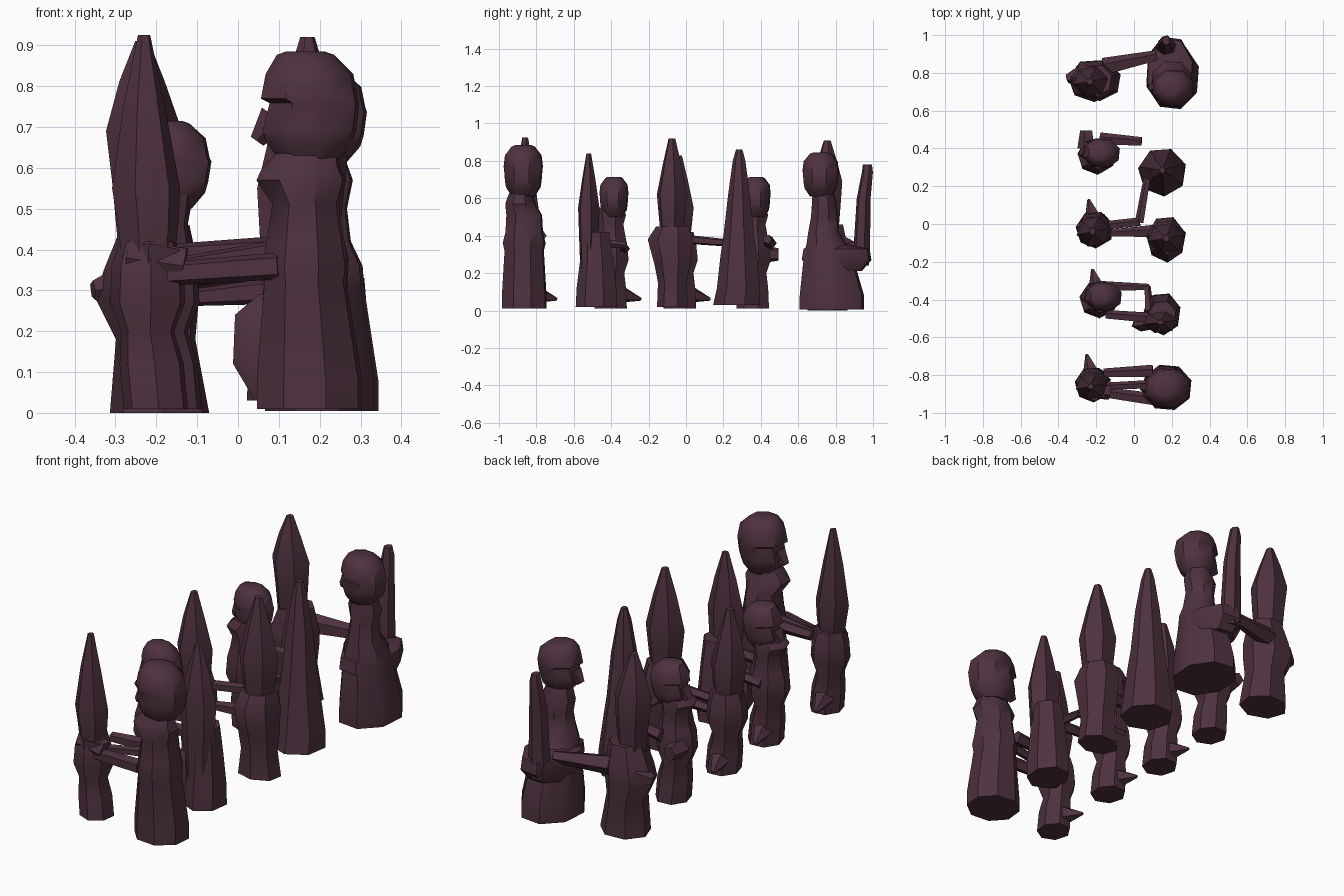
import bpy, bmesh, math
from mathutils import Vector

mat = bpy.data.materials.new("dark plum")
mat.diffuse_color = (0.075, 0.031, 0.05, 1)


def finish(name, bm, angle=42):
    bmesh.ops.recalc_face_normals(bm, faces=bm.faces)
    me = bpy.data.meshes.new(name)
    bm.to_mesh(me)
    bm.free()
    ob = bpy.data.objects.new(name, me)
    bpy.context.collection.objects.link(ob)
    me.materials.append(mat)
    bpy.ops.object.select_all(action='DESELECT')
    ob.select_set(True)
    bpy.context.view_layer.objects.active = ob
    bpy.ops.object.shade_smooth_by_angle(angle=math.radians(angle))
    return ob


def skin(bm, rings):
    for a, b in zip(rings, rings[1:]):
        n = len(a)
        for i in range(n):
            bm.faces.new((a[i], a[(i + 1) % n], b[(i + 1) % n], b[i]))
    bm.faces.new(rings[0])
    bm.faces.new(rings[-1])


# stacked rings: (z, x radius, y radius, x shift, y shift)
def stack(name, x, y, prof, n=8, turn=0.3):
    bm = bmesh.new()
    rings = []
    for z, rx, ry, ox, oy in prof:
        rings.append([bm.verts.new((x + ox + rx * math.cos(turn + math.tau * i / n),
                                    y + oy + ry * math.sin(turn + math.tau * i / n), z))
                      for i in range(n)])
    skin(bm, rings)
    return finish(name, bm)


# faceted limb between two points
def limb(name, a, b, r1, r2, n=5):
    a, b = Vector(a), Vector(b)
    q = (b - a).to_track_quat('Z', 'Y')
    bm = bmesh.new()
    skin(bm, [[bm.verts.new(p + q @ Vector((r * math.cos(math.tau * i / n),
                                            r * math.sin(math.tau * i / n), 0)))
               for i in range(n)] for p, r in ((a, r1), (b, r2))])
    return finish(name, bm)


# left row: standing bodies with a small foot pointing back
def left_body(x, y, s=1.0, top=0.42, foot=True):
    stack("left_robe", x, y, [(0.01, .085 * s, .09 * s, .02, 0), (0.12, .085 * s, .085 * s, .01, 0),
                              (0.2, .07 * s, .075 * s, 0, 0), (0.27, .10 * s, .10 * s, 0, 0),
                              (0.36, .095 * s, .09 * s, 0, 0), (top, .075 * s, .075 * s, 0, 0)], 7)
    if foot:
        limb("back_foot", (x, y + .04, .09), (x - .03, y + .16, .06), .055, .008)


# leaf shaped spire
def spire(name, x, y, z0, zm, z1, rx, ry, lean=0.0):
    stack(name, x, y, [(z0, rx * .75, ry * .75, 0, 0), ((z0 + zm) / 2, rx * .88, ry * .88, 0, 0),
                       (zm, rx, ry, lean * .5, 0), (zm + (z1 - zm) * .55, rx * .6, ry * .6, lean, 0),
                       (z1, rx * .18, ry * .22, lean, 0)], 6, 0.2)


# head facing -x: chin, jaw set forward, recessed eyes, overhanging cap
def head(name, x, y, z, rx, ry, h):
    stack(name, x, y, [(z, rx * .55, ry * .6, 0, 0), (z + h * .18, rx * .9, ry * .9, 0, 0),
                       (z + h * .3, rx * .98, ry * .95, 0, 0), (z + h * .54, rx * .94, ry, .012, 0),
                       (z + h * .58, rx * 1.02, ry * 1.02, 0, 0), (z + h * .8, rx * .92, ry * .95, 0, 0),
                       (z + h * .97, rx * .6, ry * .6, -.01, 0), (z + h, rx * .4, ry * .4, -.01, 0)], 8)
    limb("nose", (x - rx * .7, y, z + h * .42), (x - rx * 1.05, y, z + h * .2), .04, .02)


# left row, spire figures
for x, y, s, z1, rx, ry in ((-.22, -.85, .95, .925, .085, .075), (-.21, -.03, 1, .83, .09, .085)):
    left_body(x, y, s)
    spire("left_spire", x, y - .01, .36, .55, z1, rx, ry, -.01)

# left row, hooded figures
for x, y, foot in ((-.19, -.40, True), (-.2, .36, False)):
    left_body(x, y, 1.0, .42, foot)
    stack("left_torso", x, y, [(.38, .085, .085, 0, 0), (.46, .07, .07, 0, 0),
                               (.51, .09, .085, -.01, 0), (.55, .07, .07, .01, 0)], 7)
    head("left_head", x + .025, y + .015, .5, .098, .08, .215)

# left row, rear spire figure with broad sleeves
stack("rear_left_robe", -.2, .76, [(0, .125, .11, .01, 0), (.18, .10, .10, 0, 0), (.28, .13, .115, -.02, 0),
                                   (.35, .12, .11, -.01, 0), (.46, .085, .085, 0, 0)], 7)
spire("rear_left_spire", -.225, .755, .42, .69, .91, .095, .085, -.01)
limb("sleeve", (-.28, .79, .31), (-.355, .77, .3), .06, .025)
limb("carried_block", (-.25, .4, .3), (-.25, .495, .3), .05, .035)

# right row, front figure with bare head
stack("front_right_robe", .165, -.865,
      [(0.01, .135, .125, .01, 0), (.08, .135, .125, .01, 0), (.32, .105, .11, 0, 0), (.36, .11, .12, 0, 0),
       (.42, .10, .105, 0, 0), (.51, .085, .1, 0, 0), (.57, .115, .085, -.01, -.02), (.6, .1, .075, -.01, -.02),
       (.65, .07, .062, .01, -.01)], 8)
head("front_right_head", .175, -.87, .61, .122, .108, .275)

# right row, middle figures
stack("right_robe_a", .15, -.475, [(.02, .10, .115, 0, 0), (.12, .10, .11, 0, 0), (.28, .085, .09, 0, 0),
                                   (.42, .075, .08, 0, -.01)], 7)
spire("right_spire_a", .14, -.52, .15, .55, .84, .095, .06)
stack("right_side_fold", .05, -.53, [(.03, .03, .035, .02, 0), (.12, .065, .04, 0, 0),
                                     (.24, .06, .04, 0, 0), (.29, .02, .02, .02, 0)], 6)
stack("right_robe_b", .17, -.07, [(.02, .11, .085, 0, 0), (.15, .09, .08, 0, 0), (.25, .10, .10, 0, 0),
                                  (.38, .105, .125, 0, -.01), (.45, .085, .09, 0, 0)], 7)
spire("right_spire_b", .17, -.075, .4, .62, .92, .1, .085)
stack("right_robe_c", .15, .285, [(.03, .13, .13, 0, -.01), (.12, .125, .12, 0, 0), (.3, .10, .1, 0, 0),
                                  (.4, .085, .085, 0, 0), (.62, .065, .06, 0, 0),
                                  (.8, .033, .035, 0, 0), (.86, .015, .018, 0, 0)], 7)

# right row, rear figure with wide sleeves and a staff
stack("rear_right_robe", .2, .76,
      [(0.005, .145, .18, .005, .02), (.08, .145, .18, .005, .02), (.3, .115, .135, 0, 0), (.36, .11, .11, 0, -.01),
       (.42, .08, .085, 0, -.025), (.5, .07, .075, 0, -.02), (.57, .085, .07, 0, -.02), (.65, .055, .055, 0, -.03)], 8)
head("rear_right_head", .205, .72, .61, .11, .1, .235)
stack("rear_sleeves", .19, .805, [(.21, .1, .12, 0, .02), (.27, .13, .195, 0, 0), (.33, .125, .185, 0, 0),
                                  (.35, .08, .1, 0, -.02)], 8)
stack("staff", .17, .94, [(.24, .05, .04, 0, 0), (.34, .055, .045, 0, 0), (.6, .045, .038, 0, .01),
                          (.74, .03, .03, 0, .03), (.78, .02, .025, 0, .03)], 6)

# linking arms
for a, b, r1, r2 in (((-.16, -.79, .39), (.1, -.78, .4), .025, .035),
                     ((-.16, -.86, .36), (.1, -.85, .4), .02, .025),
                     ((-.18, -.89, .34), (.1, -.93, .36), .03, .035),
                     ((-.15, -.48, .36), (.1, -.5, .36), .025, .03),
                     ((-.2, -.33, .33), (.08, -.335, .35), .03, .018),
                     ((.07, -.33, .35), (.08, -.46, .36), .018, .025),
                     ((-.15, -.01, .36), (.03, .01, .38), .025, .025),
                     ((-.14, -.05, .28), (.1, -.04, .3), .02, .035),
                     ((.03, .01, .38), (.07, .24, .36), .025, .02),
                     ((-.18, .45, .36), (.04, .435, .38), .035, .025),
                     ((-.16, .83, .35), (.12, .89, .34), .05, .03)):
    limb("arm", a, b, r1, r2)

# front figure's hands gripping the spire and pointed drape
limb("front_hands", (-.27, -.87, .38), (-.13, -.88, .36), .05, .05, 6)
limb("front_drape", (-.2, -.87, .4), (-.22, -.9, .24), .07, .02)
